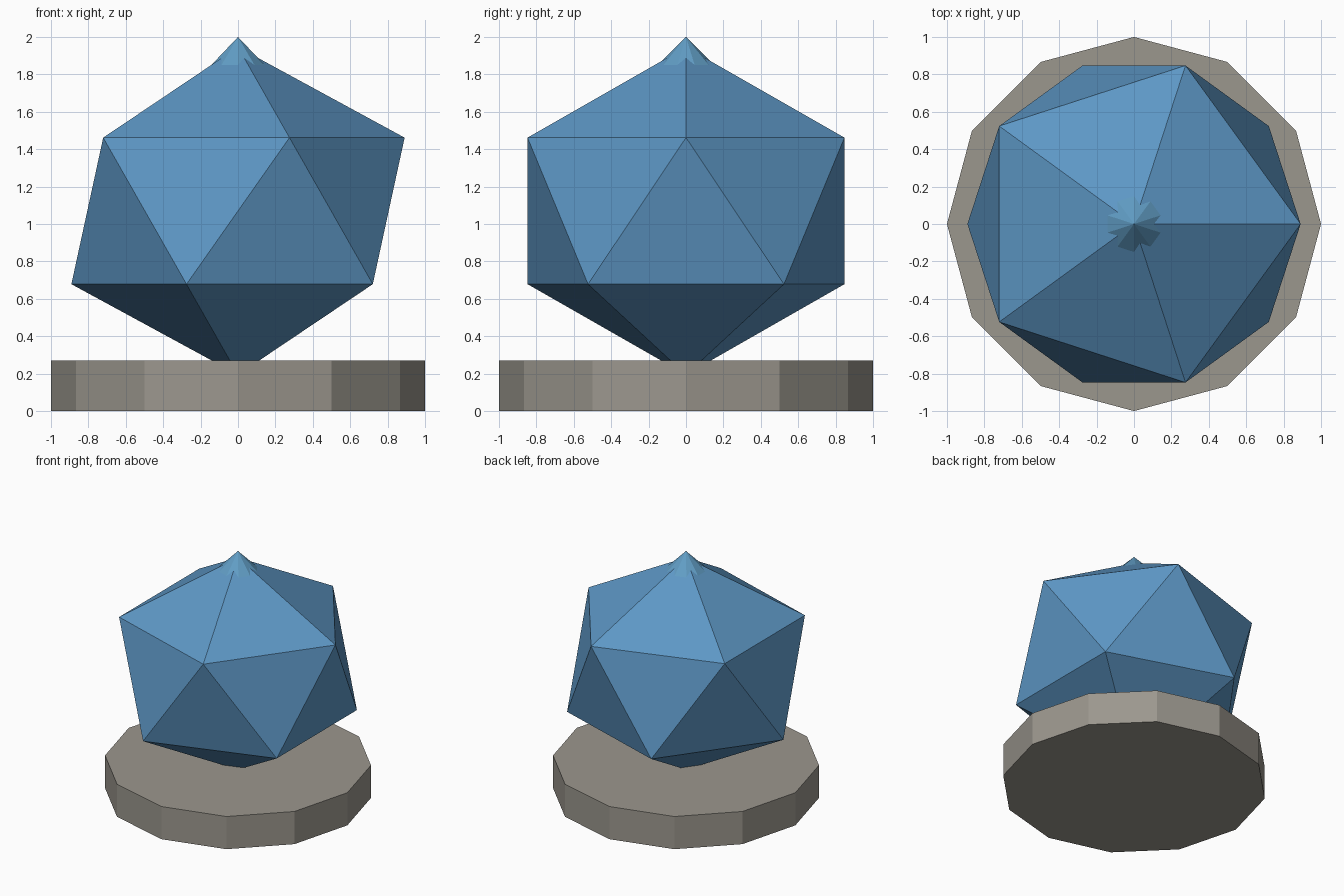
import bpy
from math import radians

cube = bpy.data.objects.get("Cube")
if cube:
    bpy.data.objects.remove(cube, do_unlink=True)


def material(name, rgb):
    mat = bpy.data.materials.new(name)
    mat.use_nodes = True
    color = (*rgb, 1.0)
    mat.diffuse_color = color
    mat.node_tree.nodes["Principled BSDF"].inputs["Base Color"].default_value = color
    return mat


def finish(name, mat):
    obj = bpy.context.object
    obj.name = obj.data.name = name
    obj.data.materials.append(mat)
    bpy.ops.object.shade_flat()
    return obj


stone = material("warm grey stone", (0.33, 0.31, 0.27))
blue = material("crystal blue", (0.11, 0.31, 0.56))
pale_blue = material("tip blue", (0.12, 0.34, 0.56))

# Twelve-sided pedestal
BASE_HEIGHT = 0.27
bpy.ops.mesh.primitive_cylinder_add(vertices=12, radius=1, depth=BASE_HEIGHT,
                                    location=(0, 0, BASE_HEIGHT / 2))
finish("pedestal", stone)

# Slightly squashed twenty-sided crystal, sunk into the pedestal
bpy.ops.mesh.primitive_ico_sphere_add(subdivisions=1, radius=1, location=(0, 0, 1.07))
crystal = finish("crystal", blue)
crystal.scale = (0.996, 0.996, 0.876)

# Ten-sided point emerging from the top of the crystal
TIP_SIZE = 0.18
bpy.ops.mesh.primitive_cone_add(vertices=10, radius1=TIP_SIZE, depth=TIP_SIZE,
                                location=(0, 0, 2 - TIP_SIZE / 2),
                                rotation=(0, 0, radians(36)))
finish("crystal_tip", pale_blue)
